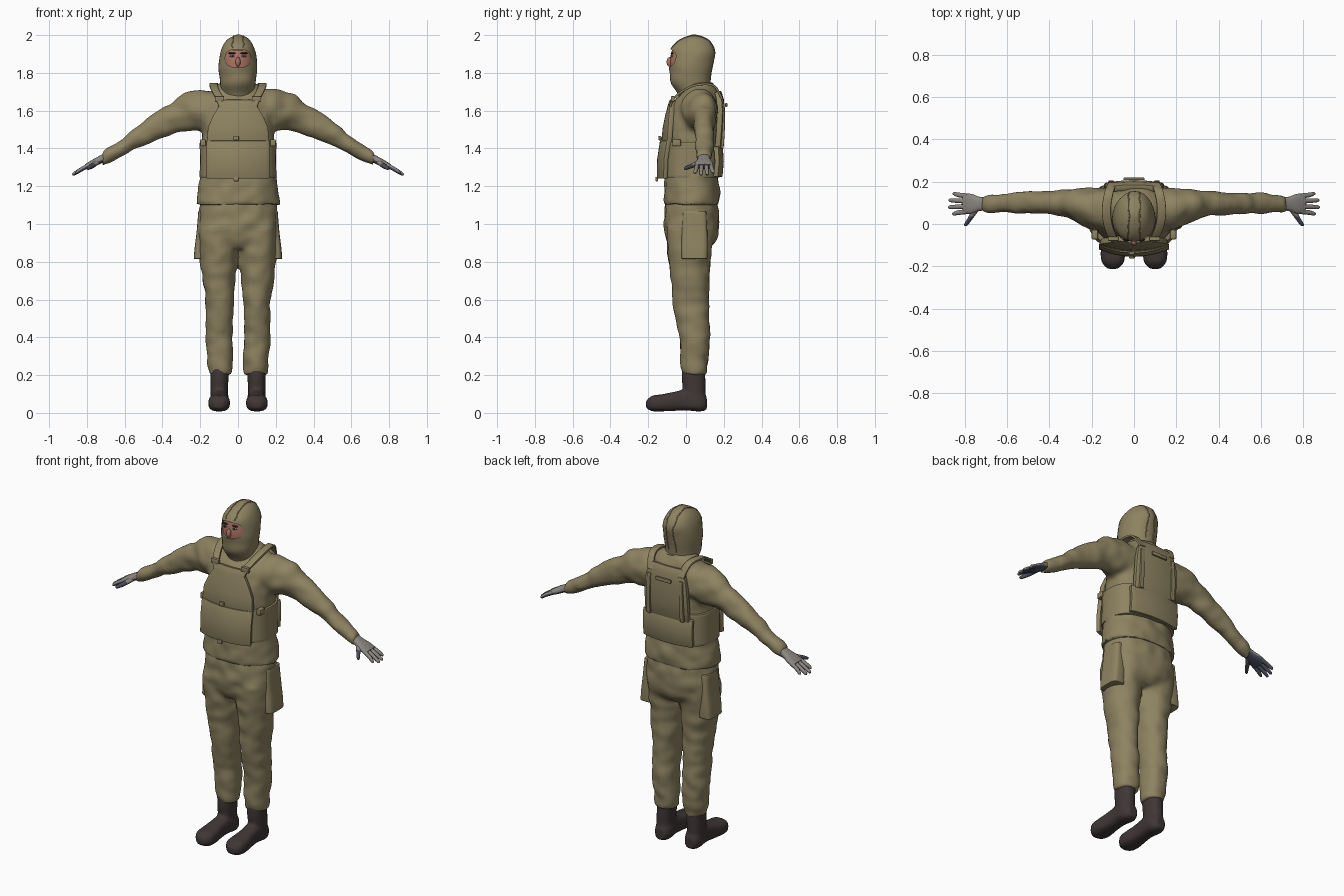
import bpy, bmesh, math
from mathutils import Vector, Matrix, noise
from mathutils.bvhtree import BVHTree

cube = bpy.data.objects.get("Cube")
if cube:
    bpy.data.objects.remove(cube)


def material(name, red, green, blue):
    mat = bpy.data.materials.new(name)
    mat.use_nodes = True
    colour = (red, green, blue, 1)
    mat.diffuse_color = colour
    shader = next(n for n in mat.node_tree.nodes if n.type == "BSDF_PRINCIPLED")
    shader.inputs["Base Color"].default_value = colour
    shader.inputs["Roughness"].default_value = 0.9
    return mat


CLOTH = material("khaki cloth", 0.27, 0.225, 0.12)
BOOT = material("dark brown rubber", 0.05, 0.038, 0.037)
GLOVE = material("grey glove", 0.26, 0.24, 0.22)
PALM = material("blue grey palm", 0.065, 0.07, 0.1)
SKIN = material("skin", 0.42, 0.18, 0.13)
EYE = material("eye grey", 0.35, 0.36, 0.4)
DARK = material("dark hair", 0.02, 0.017, 0.016)

PLACE = {"z": lambda p, u, v: (u, v, p),
         "x": lambda p, u, v: (p, u, v),
         "y": lambda p, u, v: (u, p, v)}


def power_sign(value, exponent):
    return math.copysign(abs(value) ** exponent, value)


def smooth_rings(rings, steps):
    """Catmull-Rom interpolation between cross-sections."""
    result = []
    last = len(rings) - 1
    for i in range(last):
        a, b, c, d = (rings[min(max(j, 0), last)] for j in range(i - 1, i + 3))
        for s in range(steps):
            t = s / steps
            result.append([q + t * ((r - p) / 2 + t * (p - 2.5 * q + 2 * r - e / 2
                          + t * (1.5 * (q - r) + (e - p) / 2)))
                          for p, q, r, e in zip(a, b, c, d)])
    return result + [rings[last]]


def loft(bm, rings, plane="z", power=2.0, sides=32, steps=4):
    """Rings are (position, centre u, centre v, radius u, radius v)."""
    loops = []
    for pos, cu, cv, ru, rv in smooth_rings(rings, steps):
        loop = []
        for k in range(sides):
            t = math.tau * k / sides
            u = cu + ru * power_sign(math.cos(t), 2 / power)
            v = cv + rv * power_sign(math.sin(t), 2 / power)
            loop.append(bm.verts.new(PLACE[plane](pos, u, v)))
        loops.append(loop)
    for low, high in zip(loops, loops[1:]):
        for k in range(sides):
            n = (k + 1) % sides
            bm.faces.new((low[k], low[n], high[n], high[k]))
    bm.faces.new(loops[0])
    bm.faces.new(loops[-1])


def grid(bm, rows):
    rows = [[bm.verts.new(p) for p in row] for row in rows]
    for low, high in zip(rows, rows[1:]):
        for k in range(len(low) - 1):
            bm.faces.new((low[k], low[k + 1], high[k + 1], high[k]))


def bake(obj):
    graph = bpy.context.evaluated_depsgraph_get()
    obj_mesh = bpy.data.meshes.new_from_object(obj.evaluated_get(graph))
    obj.modifiers.clear()
    obj.data = obj_mesh


def wrinkle(mesh, amount):
    """Push the surface in and out along its normals."""
    bm = bmesh.new()
    bm.from_mesh(mesh)
    bm.normal_update()
    for vert in bm.verts:
        x, y, z = vert.co
        vert.co += vert.normal * amount * noise.noise(Vector((x * 14, y * 9, z * 16)))
    bm.to_mesh(mesh)
    bm.free()


def finish(name, bm, mat, mirror=False, solid=0, bevel=0, voxel=0, ruffle=0):
    bmesh.ops.recalc_face_normals(bm, faces=bm.faces)
    mesh = bpy.data.meshes.new(name)
    bm.to_mesh(mesh)
    bm.free()
    obj = bpy.data.objects.new(name, mesh)
    bpy.context.collection.objects.link(obj)
    if mirror:
        obj.modifiers.new("mirror", "MIRROR").use_mirror_merge = False
    if solid:
        mod = obj.modifiers.new("thickness", "SOLIDIFY")
        mod.thickness, mod.offset = solid, 0
    if bevel:
        mod = obj.modifiers.new("bevel", "BEVEL")
        mod.width, mod.segments = bevel, 2
    if voxel:
        mod = obj.modifiers.new("blend", "REMESH")
        mod.mode, mod.voxel_size = "VOXEL", voxel
        mod = obj.modifiers.new("relax", "SMOOTH")
        mod.factor, mod.iterations = 0.5, 5
    if obj.modifiers:
        bake(obj)
    if ruffle:
        wrinkle(obj.data, ruffle)
    obj.data.materials.clear()
    obj.data.materials.append(mat)
    obj.data.shade_smooth()
    obj.data.set_sharp_from_angle(angle=math.radians(40))
    return obj


def lofted(name, rings, mat, plane="z", power=2.0, **options):
    bm = bmesh.new()
    loft(bm, rings, plane, power)
    return finish(name, bm, mat, **options)


def ball(name, centre, radii, mat, **options):
    bm = bmesh.new()
    matrix = Matrix.Translation(centre) @ Matrix.Diagonal((*radii, 1))
    bmesh.ops.create_uvsphere(bm, u_segments=20, v_segments=12, radius=1, matrix=matrix)
    finish(name, bm, mat, **options)


def box(name, centre, size, **options):
    bm = bmesh.new()
    bmesh.ops.create_cube(bm, size=1, matrix=Matrix.Translation(centre) @ Matrix.Diagonal((*size, 1)))
    finish(name, bm, CLOTH, **options)


def panel(name, rows, bend, solid):
    """Bowed plate; rows are (height, half width, depth)."""
    bm = bmesh.new()
    across = [k / 7 - 1 for k in range(15)]
    grid(bm, [[(w * s, y + bend * (w * s) ** 2, z) for s in across] for z, w, y in rows])
    finish(name, bm, CLOTH, solid=solid, bevel=0.005)


def strap(name, points, width, solid=0.012):
    bm = bmesh.new()
    grid(bm, [[(x + s * width, y, z) for s in (-1, 1)] for x, y, z in smooth_rings(points, 4)])
    finish(name, bm, CLOTH, mirror=True, solid=solid, bevel=0.003)


# Jacket: torso and sleeves blended into one cloth surface
bm = bmesh.new()
loft(bm, [(1.1, 0, .03, .222, .147), (1.17, 0, .03, .215, .145), (1.26, 0, .03, .2, .14),
          (1.4, 0, .035, .19, .14), (1.5, 0, .04, .192, .14), (1.6, 0, .052, .2, .13),
          (1.66, 0, .06, .185, .115), (1.71, 0, .075, .14, .085), (1.75, 0, .07, .09, .07)], power=2.3)
loft(bm, [(.08, .07, 1.6, .1, .09), (.18, .072, 1.6, .1, .11), (.25, .085, 1.6, .085, .104),
          (.31, .095, 1.585, .066, .098), (.36, .098, 1.55, .06, .084), (.47, .1, 1.5, .052, .072),
          (.58, .1, 1.427, .049, .051), (.68, .095, 1.365, .042, .042), (.72, .093, 1.345, .038, .036)], "x")
finish("jacket", bm, CLOTH, mirror=True, voxel=.013, ruffle=.009)

# Trousers
bm = bmesh.new()
loft(bm, [(.87, 0, .022, .17, .1), (.92, 0, .027, .205, .132), (1, 0, .03, .212, .148),
          (1.14, 0, .03, .2, .135)], power=2.3)
loft(bm, [(.2, .094, .043, .064, .063), (.28, .095, .045, .068, .073), (.4, .098, .045, .07, .082),
          (.5, .099, .033, .071, .088), (.6, .099, .025, .075, .097), (.72, .102, .021, .088, .102),
          (.85, .104, .018, .102, .114), (.98, .105, .025, .105, .13)], power=2.2)
finish("trousers", bm, CLOTH, mirror=True, voxel=.013, ruffle=.009)
lofted("cargo_pockets", [(.815, .192, .045, .042, .068), (.87, .188, .045, .042, .07),
       (.96, .182, .045, .037, .068), (1.07, .175, .045, .035, .062)], CLOTH, power=4, mirror=True, bevel=.004)

# Boots: shaft and foot blended
bm = bmesh.new()
loft(bm, [(.03, .1, .045, .047, .058), (.1, .1, .045, .046, .058), (.18, .098, .04, .048, .063),
          (.25, .096, .04, .052, .06)], power=2.2)
loft(bm, [(-.212, .1, .044, .025, .02), (-.18, .1, .05, .053, .041), (-.13, .1, .053, .058, .045),
          (-.07, .1, .06, .049, .05), (0, .098, .068, .046, .055), (.07, .098, .06, .05, .053),
          (.11, .098, .05, .03, .036)], "y", power=2.7)
finish("boots", bm, BOOT, mirror=True, voxel=.01)

# Gloved hands: palm, four fingers and thumb in hand space, then tilted down
bm = bmesh.new()
loft(bm, [(-.02, 0, 0, .03, .022), (.03, 0, 0, .034, .02), (.07, 0, 0, .047, .018),
          (.11, .002, 0, .047, .014)], "x", 2.5)
for across, tip in ((-.036, .175), (-.012, .195), (.013, .192), (.037, .172)):
    loft(bm, [(.09, across, 0, .012, .012), (.14, across * 1.15, -.002, .011, .011),
              (tip - .01, across * 1.3, -.006, .009, .009), (tip, across * 1.3, -.007, .003, .003)], "x", sides=12)
loft(bm, [(-.105, .107, -.012, .004, .004), (-.095, .102, -.012, .011, .01), (-.06, .075, -.01, .014, .013),
          (-.02, .045, -.004, .02, .014)], "y", sides=12)
bm.transform(Matrix.Translation((.705, .095, 1.352)) @ Matrix.Rotation(math.radians(26), 4, "Y"))
hands = finish("gloved_hands", bm, GLOVE, mirror=True)
hands.data.materials.append(PALM)
for face in hands.data.polygons:
    thumb = face.center.y < .035
    face.material_index = int(thumb or face.normal.z < -.05)

# Hood with a cut face opening
head = [(1.6, 0, .055, .085, .08), (1.68, 0, .047, .085, .087), (1.74, 0, .026, .093, .103),
        (1.8, 0, .025, .1, .111), (1.86, 0, .029, .1, .121), (1.92, 0, .035, .092, .118),
        (1.96, 0, .04, .074, .096), (1.985, 0, .042, .048, .062), (2, 0, .042, .01, .012)]
hood = lofted("hood", head, CLOTH, ruffle=.005)
cutter = lofted("face_cutter", [(-.2, 0, 1.877, .068, .048), (-.03, 0, 1.877, .068, .048)],
                CLOTH, "y", 2.6)
cut = hood.modifiers.new("face opening", "BOOLEAN")
cut.operation, cut.object = "DIFFERENCE", cutter
bake(hood)
bpy.data.objects.remove(cutter)
hood.data.set_sharp_from_angle(angle=math.radians(40))

# Face inside the opening
lofted("face", [(z, u, v, ru * .92, rv * .93) for z, u, v, ru, rv in head[3:6]], SKIN)
ball("nose", (0, -.086, 1.858), (.013, .017, .026), SKIN)
ball("eyes", (.03, -.074, 1.889), (.014, .006, .006), EYE, mirror=True)
ball("irises", (.03, -.0785, 1.889), (.006, .004, .006), DARK, mirror=True)
ball("eyebrows", (.032, -.074, 1.904), (.021, .008, .004), DARK, mirror=True)

# Hood seams laid over the crown
bm = bmesh.new()
bm.from_mesh(hood.data)
surface = BVHTree.FromBMesh(bm)
bm.free()
for side, label in ((-1, "right"), (1, "left")):
    curve = bpy.data.curves.new(label + "_hood_seam", "CURVE")
    curve.dimensions, curve.bevel_depth, curve.bevel_resolution = "3D", .003, 1
    line = curve.splines.new("POLY")
    line.points.add(24)
    for k, point in enumerate(line.points):
        angle = math.radians(150 - 7.5 * k)
        probe = Vector((side * .05, .035 + .2 * math.cos(angle), 1.86 + .2 * math.sin(angle)))
        point.co = (*surface.find_nearest(probe)[0], 1)
    curve.materials.append(CLOTH)
    bpy.context.collection.objects.link(bpy.data.objects.new(label + "_hood_seam", curve))

# Gathered collar, rising at the nape
bm = bmesh.new()
loft(bm, [(1.64, 0, .06, .135, .105), (1.68, 0, .06, .125, .1), (1.71, 0, .058, .11, .093),
          (1.73, 0, .056, .092, .085)])
for vert in bm.verts:
    vert.co.z += .22 * (vert.co.y - .06)
finish("collar", bm, CLOTH, ruffle=.012)

# Carrier vest: waist wrap, front and back plates, pouches
lofted("waist_wrap", [(1.245, 0, .03, .203, .15), (1.34, 0, .03, .202, .15), (1.435, 0, .03, .203, .148)],
       CLOTH, power=2.6, bevel=.006)
panel("front_pouch", [(1.24, .163, -.142), (1.34, .163, -.14), (1.44, .163, -.125)], 1.3, .026)
panel("chest_plate", [(1.43, .162, -.116), (1.51, .156, -.108), (1.57, .13, -.096),
                      (1.62, .1, -.083), (1.655, .07, -.072)], 1.1, .03)
panel("back_pouch", [(1.25, .16, .18), (1.33, .16, .187), (1.41, .16, .182)], -.9, .026)
panel("back_plate", [(1.4, .14, .18), (1.5, .14, .188), (1.6, .135, .192), (1.66, .12, .185),
                     (1.7, .095, .172)], -.7, .03)
strap("shoulder_straps", [(.08, -.085, 1.62), (.1, -.062, 1.668), (.125, .005, 1.718), (.13, .08, 1.74),
                          (.118, .15, 1.73), (.1, .192, 1.66)], .021)
strap("rear_webbing", [(.105, .195, 1.64), (.108, .199, 1.52), (.11, .192, 1.4)], .012, .014)
box("carry_handle", (0, .213, 1.63), (.1, .012, .022), bevel=.004)
box("strap_buckles", (.098, -.07, 1.662), (.05, .02, .03), mirror=True, bevel=.004)
box("side_buckles", (.185, -.05, 1.43), (.03, .045, .035), mirror=True, bevel=.005)
for label, depth, height in (("upper", -.138, 1.455), ("lower", -.155, 1.238)):
    box(label + "_front_tab", (-.01, depth, height), (.028, .014, .024), bevel=.003)
